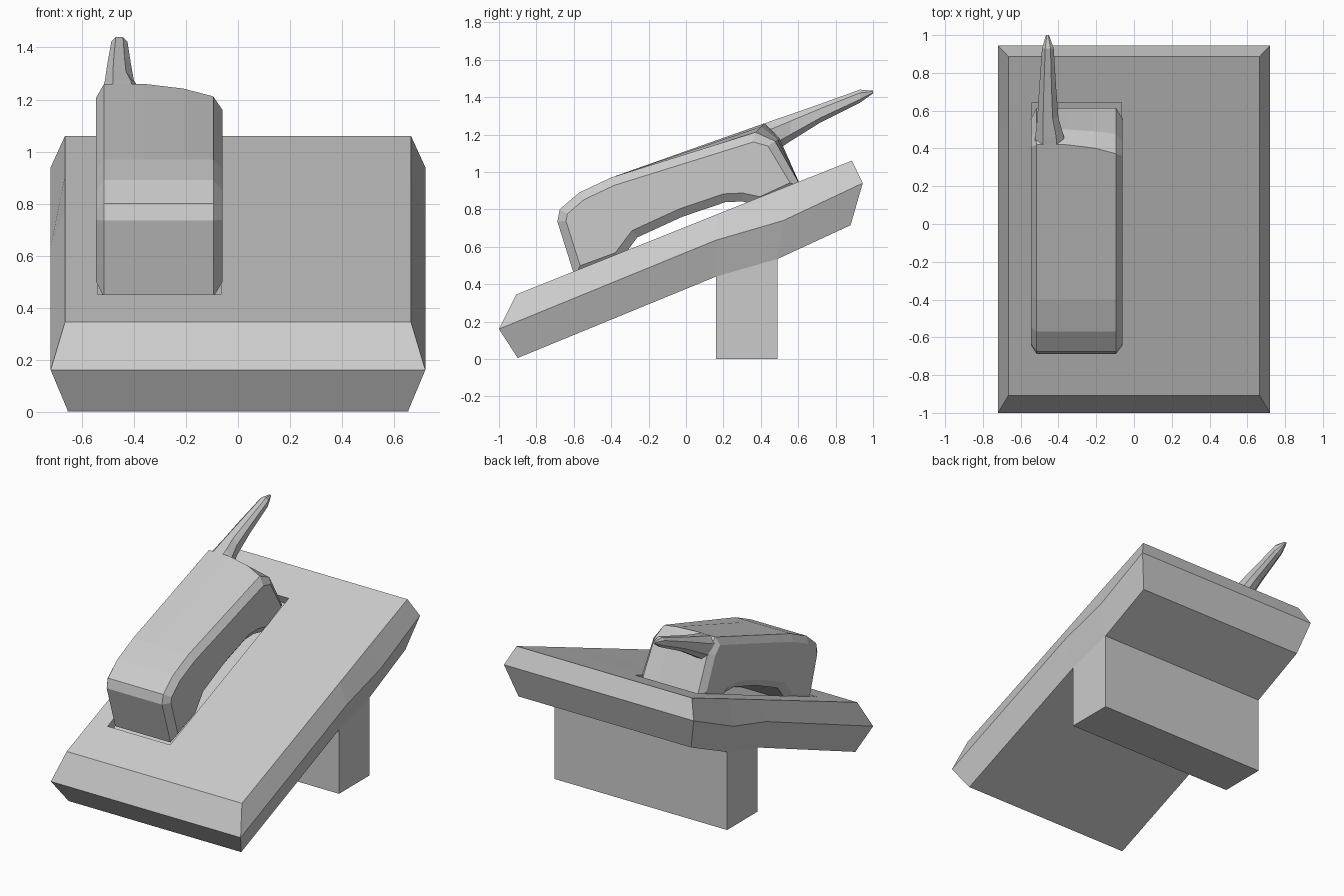
import bpy, bmesh, math
from mathutils import Vector

if "Cube" in bpy.data.objects:
    bpy.data.objects.remove(bpy.data.objects["Cube"])


def mesh_object(name, bm):
    bmesh.ops.recalc_face_normals(bm, faces=bm.faces[:])
    me = bpy.data.meshes.new(name)
    bm.to_mesh(me)
    bm.free()
    ob = bpy.data.objects.new(name, me)
    bpy.context.collection.objects.link(ob)
    return ob


def loft(rings, cap=True):
    """Skin a row of closed point rings."""
    bm = bmesh.new()
    vs = [[bm.verts.new(p) for p in r] for r in rings]
    n = len(vs[0])
    for a, b in zip(vs, vs[1:]):
        for i in range(n):
            j = (i + 1) % n
            bm.faces.new((a[i], a[j], b[j], b[i]))
    if cap:
        bm.faces.new(vs[0])
        bm.faces.new(vs[-1])
    return bm, vs


def inset(poly, d):
    """Mitred inward offset of a clockwise profile."""
    out = []
    n = len(poly)
    for i in range(n):
        p, q, r = (Vector(poly[k % n]) for k in (i - 1, i, i + 1))
        a, b = (q - p).normalized(), (r - q).normalized()
        na, nb = Vector((a.y, -a.x)), Vector((b.y, -b.x))
        out.append(q + (na + nb) * (d / max(0.5, 1 + na.dot(nb))))
    return out


# Sloping base: bottom, widest and top lines at four stations
bottom = [(-0.90, 0.005), (0.16, 0.44), (0.49, 0.535), (0.88, 0.715)]
middle = [(-1.0, 0.16), (0.16, 0.635), (0.52, 0.74), (0.945, 0.94)]
top = [(-0.907, 0.345), (0.16, 0.771), (0.50, 0.907), (0.887, 1.06)]
rings = []
for b, m, t in zip(bottom, middle, top):
    rows = [(0.655, b), (0.72, m), (0.665, t)]
    rings.append([(-w, *p) for w, p in rows] + [(w, *p) for w, p in reversed(rows)])
bm, vs = loft(rings, cap=False)
for r in (vs[0], vs[-1]):
    bm.faces.new((r[0], r[1], r[4], r[5]))
    bm.faces.new((r[1], r[2], r[3], r[4]))
base = mesh_object("base", bm)

# Handset recess cut into the base
bpy.ops.mesh.primitive_cube_add(size=1, location=(-0.3025, 0, 0.708),
                                rotation=(math.atan(0.4), 0, 0))
cutter = bpy.context.object
cutter.name = "recess_cutter"
cutter.scale = (0.475, 1.385, 0.12)
cutter.hide_render = True
cutter.hide_viewport = True
mod = base.modifiers.new("recess", 'BOOLEAN')
mod.object = cutter
mod.operation = 'DIFFERENCE'
mod.solver = 'EXACT'

# Rear foot across the full width
foot = [(0.16, 0), (0.49, 0), (0.49, 0.55), (0.16, 0.46)]
bm, _ = loft([[(x, y, z) for y, z in foot] for x in (-0.655, 0.655)])
mesh_object("rear_foot", bm)

# Handset: arched side profile lofted across x with chamfered sides
profile = [(-0.595, 0.44), (-0.688, 0.735), (-0.675, 0.80), (-0.57, 0.89),
           (-0.40, 0.97), (0.42, 1.26), (0.50, 1.18), (0.615, 0.92),
           (0.40, 0.82), (0.30, 0.842), (0.21, 0.838), (-0.02, 0.76),
           (-0.26, 0.65), (-0.35, 0.53)]
rings = []
for x, d, back in [(-0.545, 0.045, 0), (-0.515, 0, 0), (-0.36, 0, 0),
                   (-0.21, 0, 0.03), (-0.095, 0, 0.08), (-0.06, 0.045, 0.08)]:
    pts = inset(profile, d)
    pts[5] += Vector((-back * 0.6, -back * 0.6))
    pts[6] += Vector((-back * 0.3, -back * 0.2))
    rings.append([(x, p.x, p.y) for p in pts])
bm, _ = loft(rings)
mesh_object("handset", bm)

# Tapered antenna growing out of the rear corner of the handset
rings = []
for y, z0, z1, x0, x1 in [(0.36, 1.10, 1.236, -0.525, -0.36),
                          (0.46, 1.10, 1.274, -0.523, -0.37),
                          (0.56, 1.165, 1.308, -0.512, -0.40),
                          (0.72, 1.265, 1.364, -0.502, -0.412),
                          (0.93, 1.37, 1.44, -0.487, -0.425),
                          (1.0, 1.42, 1.434, -0.466, -0.450)]:
    cx, cz, rx, rz = (x0 + x1) / 2, (z0 + z1) / 2, (x1 - x0) / 2, (z1 - z0) / 2
    shape = [(-1, -.5), (-1, .5), (-.45, 1), (.45, 1),
             (1, .5), (1, -.5), (.45, -1), (-.45, -1)]
    rings.append([(cx + u * rx, y, cz + v * rz) for u, v in shape])
bm, _ = loft(rings)
mesh_object("antenna", bm)
